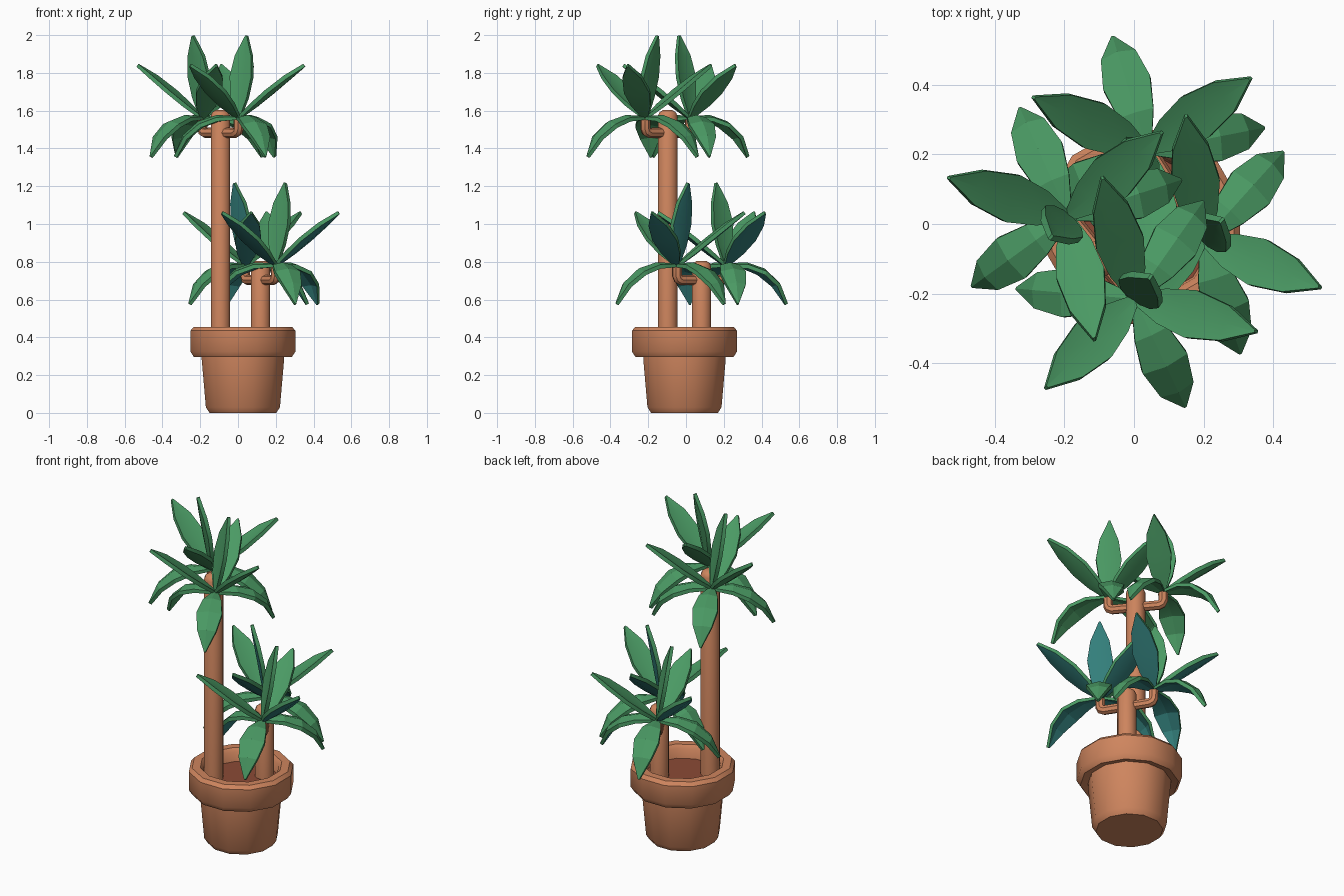
import bpy, bmesh, math
from mathutils import Vector

if "Cube" in bpy.data.objects:
    bpy.data.objects.remove(bpy.data.objects["Cube"])


def material(name, rgb):
    m = bpy.data.materials.new(name)
    m.diffuse_color = (*rgb, 1)
    m.use_nodes = True
    m.node_tree.nodes["Principled BSDF"].inputs["Base Color"].default_value = m.diffuse_color
    return m


TERRACOTTA = material("terracotta", (0.62, 0.235, 0.112))
SOIL = material("soil", (0.26, 0.068, 0.036))
GREEN = material("leaf_green", (0.069, 0.323, 0.127))
TEAL = material("leaf_teal", (0.034, 0.216, 0.202))


def finish(name, bm, mats, angle=35):
    bmesh.ops.recalc_face_normals(bm, faces=bm.faces)
    me = bpy.data.meshes.new(name)
    bm.to_mesh(me)
    bm.free()
    ob = bpy.data.objects.new(name, me)
    bpy.context.collection.objects.link(ob)
    for m in mats:
        me.materials.append(m)
    bpy.ops.object.select_all(action='DESELECT')
    ob.select_set(True)
    bpy.context.view_layer.objects.active = ob
    bpy.ops.object.shade_smooth_by_angle(angle=math.radians(angle))
    return ob


def lathe(name, profile, cx, cy, sides, mat):
    """Turned solid; the first and last rings are capped."""
    bm = bmesh.new()
    rings = []
    for r, z in profile:
        rings.append([bm.verts.new((cx + r * math.cos(2 * math.pi * (i + .5) / sides),
                                    cy + r * math.sin(2 * math.pi * (i + .5) / sides), z))
                      for i in range(sides)])
    for a, b in zip(rings, rings[1:]):
        for i in range(sides):
            j = (i + 1) % sides
            bm.faces.new((a[i], a[j], b[j], b[i]))
    bm.faces.new(rings[0])
    bm.faces.new(rings[-1])
    return finish(name, bm, [mat])


# Leaf shapes: centre lines as (outward, up), half widths along the leaf
UP = [(0, 0), (.085, .07), (.17, .14), (.27, .218), (.36, .28)]
DROP = [(0, 0), (.11, -.006), (.2, -.04), (.278, -.105), (.335, -.205)]
STEEP = [(0, 0), (.012, .11), (.028, .22), (.05, .33), (.077, .437)]
HALF_WIDTH = [.012, .052, .07, .052, .004]
THICK = [.008, .011, .011, .011, .009]


def add_leaf(bm, path, origin, deg, fold):
    a = math.radians(deg)
    out = Vector((math.cos(a), math.sin(a), 0))
    side = Vector((-math.sin(a), math.cos(a), 0))
    up = Vector((0, 0, 1))
    rings = []
    n = len(path)
    for i, (r, z) in enumerate(path):
        p, q = path[max(i - 1, 0)], path[min(i + 1, n - 1)]
        t = (out * (q[0] - p[0]) + up * (q[1] - p[1])).normalized()
        nor = t.cross(side)
        c = origin + out * r + up * z
        w, th = HALF_WIDTH[i], THICK[i]
        f = nor * fold * w
        rings.append([bm.verts.new(c + v) for v in (
            side * w + nor * th, f + nor * th, -side * w + nor * th,
            -side * w - nor * th, f - nor * th, side * w - nor * th)])
    for a_, b_ in zip(rings, rings[1:]):
        for k in range(6):
            face = bm.faces.new((a_[k], a_[(k + 1) % 6], b_[(k + 1) % 6], b_[k]))
            face.material_index = 1 if k in (3, 4) else 0
    bm.faces.new(rings[0])
    bm.faces.new(rings[-1])


def rosette(name, origin, ups, drops, steep, under):
    bm = bmesh.new()
    for d in ups:
        add_leaf(bm, UP, origin, d, -.15)
    for d in drops:
        add_leaf(bm, DROP, origin, d, .25)
    add_leaf(bm, STEEP, origin, steep, -.15)
    finish(name, bm, [GREEN, under], 20)


def branch(name, cx, cy, z, deg):
    """Elbow pipe from the trunk out and up to a rosette."""
    a = math.radians(deg)
    cu = bpy.data.curves.new(name, 'CURVE')
    cu.dimensions = '3D'
    cu.bevel_depth = .027
    cu.bevel_resolution = 2
    cu.use_fill_caps = True
    pts = [(0, 0), (.128, 0), (.145, .007), (.152, .024), (.152, .07)]
    sp = cu.splines.new('POLY')
    sp.points.add(len(pts) - 1)
    for p, (r, h) in zip(sp.points, pts):
        p.co = (cx + r * math.cos(a), cy + r * math.sin(a), z + h, 1)
    ob = bpy.data.objects.new(name, cu)
    bpy.context.collection.objects.link(ob)
    cu.materials.append(TERRACOTTA)
    bpy.ops.object.select_all(action='DESELECT')
    ob.select_set(True)
    bpy.context.view_layer.objects.active = ob
    bpy.ops.object.convert(target='MESH')
    bpy.ops.object.shade_smooth_by_angle(angle=math.radians(40))


def plant(name, cx, cy, top, leaf_z, turn, under):
    r = .053
    lathe(name + "_trunk", [(r, .36), (r, top - .03), (r * .85, top - .012), (r * .5, top)],
          cx, cy, 12, TERRACOTTA)
    sets = [(-51, (345, 105, 225), (55, 175, 295), 55),
            (129, (162, 282, 42), (114, 216, 18), 230)]
    for label, (d, ups, drops, steep) in zip(("front", "back"), sets):
        d += turn
        branch(f"{name}_{label}_branch", cx, cy, leaf_z - .077, d)
        o = Vector((cx + .152 * math.cos(math.radians(d)),
                    cy + .152 * math.sin(math.radians(d)), leaf_z))
        rosette(f"{name}_{label}_leaves", o, [u + turn for u in ups],
                [u + turn for u in drops], steep + turn, under)


# Pot with thick rim, and soil inside
PX, PY = .026, -.008
lathe("pot", [(.183, 0), (.203, .03), (.226, .285), (.226, .305), (.268, .295), (.288, .325),
              (.288, .435), (.27, .455), (.225, .455), (.208, .435), (.2, .35)],
      PX, PY, 12, TERRACOTTA)
lathe("soil", [(.2, .36), (.203, .38)], PX, PY, 12, SOIL)

# Two stems, tall and short
plant("tall", -.093, -.097, 1.603, 1.56, 0, GREEN)
plant("short", .119, .082, .805, .78, -7, TEAL)
